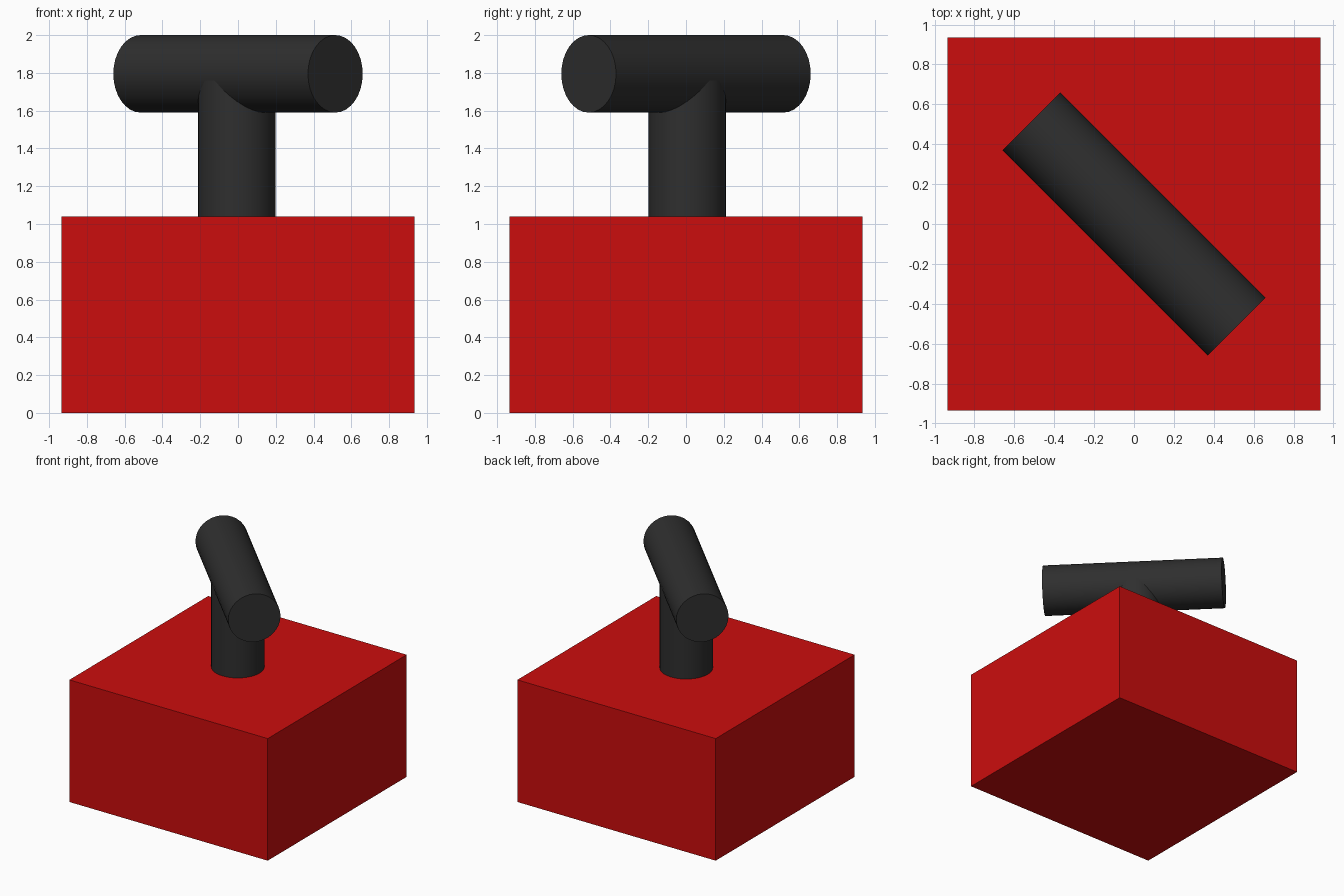
import bpy
import math

old = bpy.data.objects.get("Cube")
if old:
    bpy.data.objects.remove(old, do_unlink=True)


def make_material(name, color):
    mat = bpy.data.materials.new(name)
    mat.use_nodes = True
    mat.diffuse_color = color
    mat.node_tree.nodes["Principled BSDF"].inputs["Base Color"].default_value = color
    return mat


def finish(name, mat):
    obj = bpy.context.object
    obj.name = name
    obj.data.materials.append(mat)
    return obj


def add_rod(name, length, location, rotation, mat):
    bpy.ops.mesh.primitive_cylinder_add(vertices=32, radius=RADIUS, depth=length,
                                        location=location, rotation=rotation)
    bpy.ops.object.shade_smooth_by_angle(angle=math.radians(30))
    return finish(name, mat)


RADIUS = 0.205
BASE_SIZE, BASE_TOP = 1.87, 1.04
POST_TOP = 1.76
red = make_material("red", (0.6, 0.004, 0.004, 1))
black = make_material("soft black", (0.028, 0.028, 0.028, 1))

# Square base block
bpy.ops.mesh.primitive_cube_add(size=1, location=(0, 0, BASE_TOP / 2))
base = finish("base_block", red)
base.scale = (BASE_SIZE, BASE_SIZE, BASE_TOP)

# Upright post, rising into the handle
add_rod("handle_post", POST_TOP - BASE_TOP, (-0.007, 0.007, (POST_TOP + BASE_TOP) / 2),
        (0, 0, 0), black)

# Handle bar lying across the diagonal
add_rod("handle_bar", 1.457, (0, 0, 2 - RADIUS),
        (math.pi / 2, 0, math.pi / 4), black)
